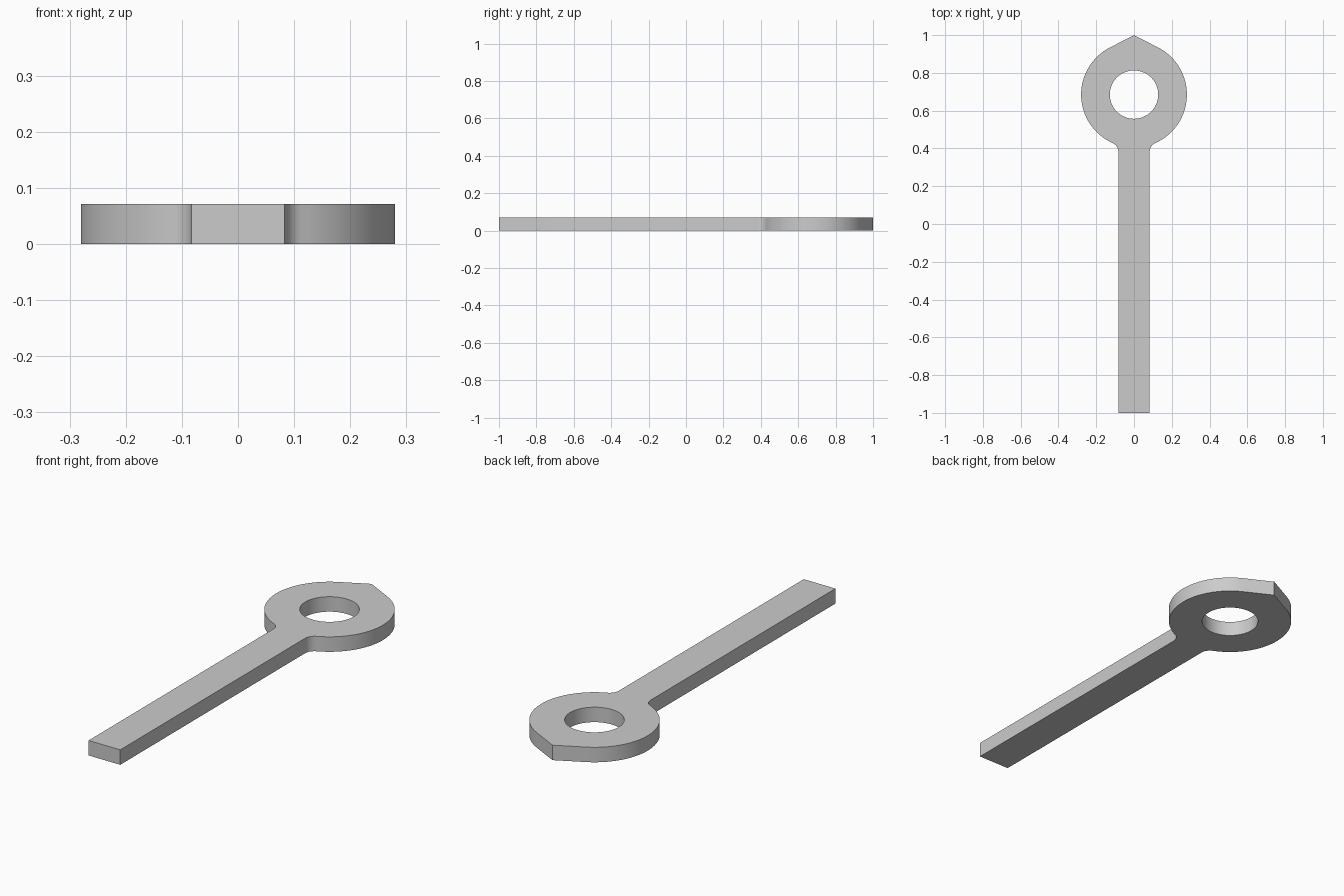
import bpy
import bmesh
import math
from mathutils import Vector

cube = bpy.data.objects.get("Cube")
if cube:
    bpy.data.objects.remove(cube, do_unlink=True)

# Main dimensions
THICK = 0.071
CENTRE = Vector((0, 0.685))
RING_R, HOLE_R = 0.28, 0.128
HALF_W = 0.083
FILLET = 0.05
TIP_Y, END_Y = 1.0, -1.0


def arc(centre, radius, start, end, steps):
    """Points along an arc, both ends included."""
    angles = [start + (end - start) * i / steps for i in range(steps + 1)]
    return [centre + radius * Vector((math.cos(a), math.sin(a))) for a in angles]


# Right half of the outline: shank, neck fillet, ring, tangent to the point
fillet_x = HALF_W + FILLET
drop = math.sqrt((RING_R + FILLET) ** 2 - fillet_x ** 2)
fillet_centre = CENTRE + Vector((fillet_x, -drop))
neck = math.atan2(-drop, fillet_x)
tangent = math.pi / 2 - math.acos(RING_R / (TIP_Y - CENTRE.y))

half = [Vector((HALF_W, END_Y))]
half += arc(fillet_centre, FILLET, math.pi, math.pi + neck, 10)
half += arc(CENTRE, RING_R, neck, tangent, 48)[1:]
mirrored = [Vector((-p.x, p.y)) for p in reversed(half)]
outline = half + [Vector((0, TIP_Y))] + mirrored
hole = arc(CENTRE, HOLE_R, 0, 2 * math.pi, 72)[:-1]

# Fill between outline and hole, then extrude to thickness
bm = bmesh.new()
for loop in (outline, hole):
    verts = [bm.verts.new((p.x, p.y, 0)) for p in loop]
    for i, v in enumerate(verts):
        bm.edges.new((v, verts[(i + 1) % len(verts)]))
bmesh.ops.triangle_fill(bm, edges=bm.edges[:], use_beauty=True)
ext = bmesh.ops.extrude_face_region(bm, geom=bm.faces[:], use_keep_orig=True)
top = [g for g in ext["geom"] if isinstance(g, bmesh.types.BMVert)]
bmesh.ops.translate(bm, verts=top, vec=(0, 0, THICK))
bmesh.ops.recalc_face_normals(bm, faces=bm.faces[:])

mesh = bpy.data.meshes.new("ring_ended_bar")
bm.to_mesh(mesh)
bm.free()
bar = bpy.data.objects.new("ring_ended_bar", mesh)
bpy.context.collection.objects.link(bar)

# Plain grey material
grey = bpy.data.materials.new("light_grey")
grey.use_nodes = True
colour = (0.6, 0.6, 0.6, 1)
grey.diffuse_color = colour
grey.node_tree.nodes["Principled BSDF"].inputs["Base Color"].default_value = colour
mesh.materials.append(grey)

# Smooth curved walls, sharp rims
bpy.ops.object.select_all(action="DESELECT")
bar.select_set(True)
bpy.context.view_layer.objects.active = bar
bpy.ops.object.shade_smooth_by_angle(angle=math.radians(25))
